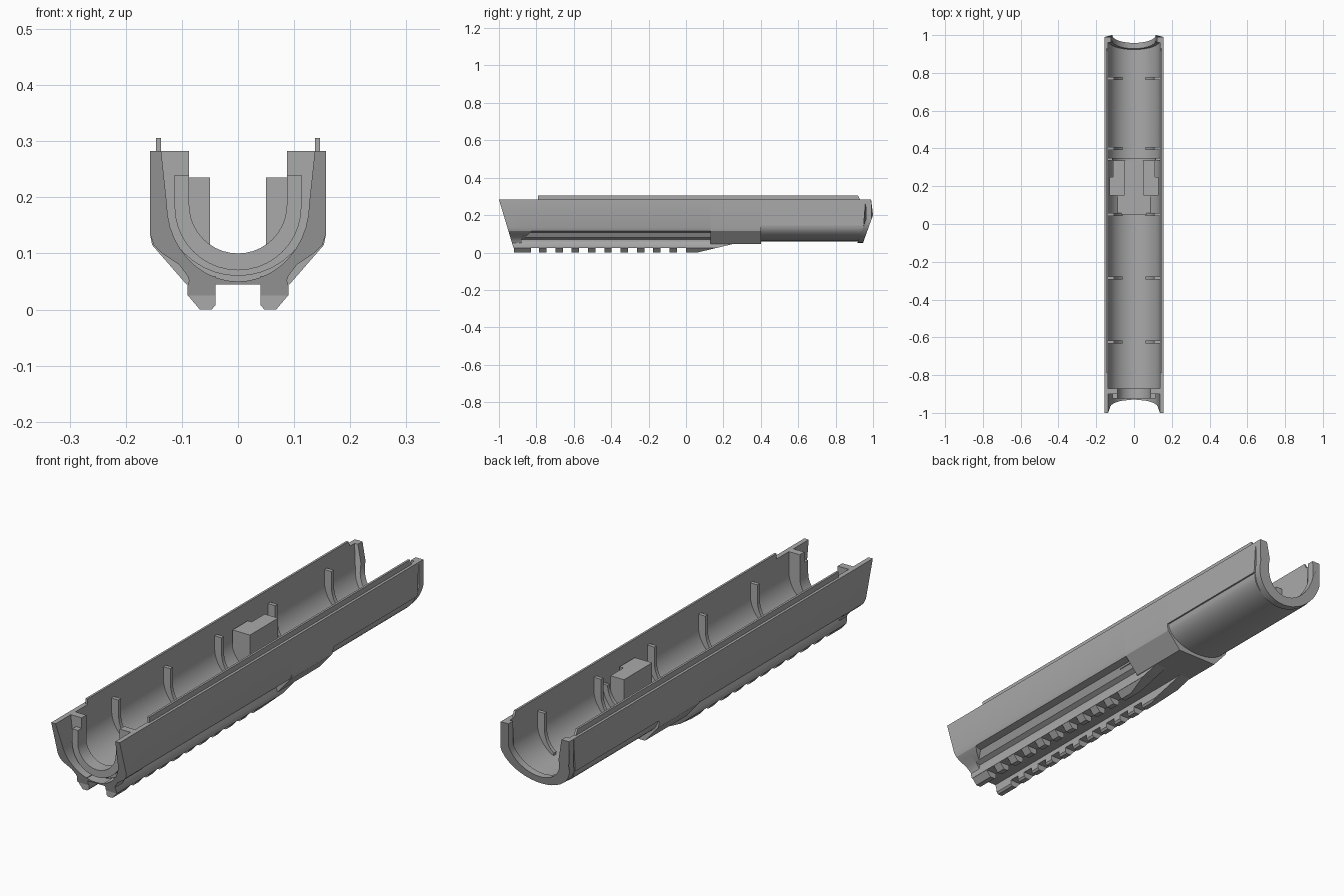
import bpy, bmesh, math

cube = bpy.data.objects.get("Cube")
if cube:
    bpy.data.objects.remove(cube, do_unlink=True)

grey = bpy.data.materials.new("matte_grey")
grey.use_nodes = True
grey.diffuse_color = (0.40, 0.40, 0.40, 1)
grey.node_tree.nodes["Principled BSDF"].inputs["Base Color"].default_value = grey.diffuse_color

TOP = 0.283


def prism(name, outline, y0, y1, mirror=False):
    """Extrude an (x, z) outline along y; each end is a number or a function of z."""
    at = lambda y, z: y(z) if callable(y) else y
    bm = bmesh.new()
    a = [bm.verts.new((x, at(y0, z), z)) for x, z in outline]
    b = [bm.verts.new((x, at(y1, z), z)) for x, z in outline]
    n = len(outline)
    bm.faces.new(a)
    bm.faces.new(b[::-1])
    for i in range(n):
        j = (i + 1) % n
        bm.faces.new((a[j], a[i], b[i], b[j]))
    bmesh.ops.recalc_face_normals(bm, faces=bm.faces)
    for f in bm.faces:
        f.smooth = True
    mesh = bpy.data.meshes.new(name)
    bm.to_mesh(mesh)
    bm.free()
    mesh.set_sharp_from_angle(angle=math.radians(25))
    mesh.materials.append(grey)
    ob = bpy.data.objects.new(name, mesh)
    bpy.context.collection.objects.link(ob)
    if mirror:
        ob.modifiers.new("Mirror", 'MIRROR')
    return ob


def bowl(width, floor, centre, top=TOP, top_width=None, steps=10):
    """Half of a U, from its top edge down to the middle of its floor."""
    pts = [(top_width or width, top)]
    for i in range(steps + 1):
        t = math.pi / 2 * i / steps
        pts.append((width * math.cos(t), centre - (centre - floor) * math.sin(t)))
    pts[-1] = (0, floor)
    return pts


def channel(outer, inner):
    """Closed U outline from an outer and an inner half."""
    flip = lambda pts: [(-x, z) for x, z in pts]
    return outer + flip(outer[:-1])[::-1] + flip(inner) + inner[:-1][::-1]


def box(x0, x1, z0, z1):
    return [(x0, z0), (x1, z0), (x1, z1), (x0, z1)]


def front_end(z):
    return -1 + (TOP - z) * 0.3


def rear_end(z):
    return 0.99 if z > 0.27 else 1 - max(0, 0.2 - z) * 0.36


def rear_step(z):
    return rear_end(z) - 0.03


def ramp(z):
    return 0.06 + z * 4.2


# Outer halves of the shell along its length
wall = [(0.157, TOP), (0.157, 0.135)]
lip_outer = wall + [(0.15, 0.115), (0.135, 0.1), (0.105, 0.08), (0.09, 0.06), (0.085, 0.045), (0, 0.045)]
grooved = wall + [(0.15, 0.115), (0.12, 0.108), (0.105, 0.08), (0.085, 0.07), (0.085, 0.045), (0, 0.045)]
wedge = wall + [(0.153, 0.115), (0.092, 0.045), (0, 0.045)]
round_rear = [(0.157, TOP), (0.157, 0.145)] + bowl(0.15, 0.06, 0.145)[1:]
collar_outer = bowl(0.157, 0.052, 0.18)
inside = bowl(0.137, 0.07, 0.2)

# Shell
prism("front_lip", channel(lip_outer, bowl(0.127, 0.05, 0.19, top_width=0.137)), front_end, -0.88)
prism("front_shell", channel(grooved, inside), -0.88, 0.13)
prism("middle_shell", channel(wedge, inside), 0.13, 0.4)
prism("rear_shell", channel(round_rear, inside), 0.4, rear_step)
prism("rear_collar", channel(collar_outer, bowl(0.115, 0.085, 0.2, top_width=0.122)), rear_step, rear_end)
prism("groove_end", [(0.15, 0.115), (0.135, 0.1), (0.105, 0.08), (0.1, 0.11)],
      -0.88, lambda z: -0.86 + (z - 0.08), mirror=True)
prism("groove_blend", [(0.153, 0.115), (0.092, 0.05), (0.085, 0.1)],
      lambda z: 0.13 + (0.115 - z), 0.2, mirror=True)

# Front seat: plate with a raised ring
prism("front_plate", channel(bowl(0.137, 0.06, 0.2), bowl(0.087, 0.1, 0.187)), -0.9, -0.87)
prism("seat_ring", channel(bowl(0.113, 0.07, 0.183, top=0.24), bowl(0.087, 0.1, 0.187, top=0.24)),
      -0.925, -0.9)

# Tongues along the top edges
prism("top_tongue", box(0.137, 0.146, TOP - 0.02, 0.306), -0.79,
      lambda z: 0.93 - (z - TOP) * 0.5, mirror=True)

# Inner ribs
rib_in = [p for p in bowl(0.105, 0.075, 0.187, top=0.25) if p[0] > 0.06]
rib_out = [p for p in bowl(0.142, 0.065, 0.2, top=0.25) if p[0] > 0.06]
for i, y in enumerate((-0.625, -0.285, 0.05, 0.4, 0.77)):
    prism(f"inner_rib_{i + 1}", rib_out + rib_in[::-1], y - 0.008, y + 0.008, mirror=True)

# Centre block with its slot and floor
prism("block_floor", [(-0.118, 0.1), (-0.05, 0.075), (0.05, 0.075), (0.118, 0.1)], 0.05, 0.35)
cheek = [(0.05, 0.235), (0.05, 0.085), (0.1, 0.1), (0.13, 0.15)]
prism("block_front", cheek + [(0.13, 0.235)], 0.15, 0.25, mirror=True)
prism("block_rear", cheek[:3] + [(0.112, 0.15), (0.112, 0.235)], 0.25, 0.335, mirror=True)
prism("block_web", channel(bowl(0.14, 0.066, 0.2, top=0.2), bowl(0.115, 0.1, 0.2, top=0.2)), 0.335, 0.35)

# Accessory rail: continuous base, then teeth
prism("rail_base", [(0.04, 0.06), (0.04, 0.025), (0.09, 0.025), (0.09, 0.042), (0.085, 0.06)],
      front_end, ramp, mirror=True)
tooth = [(0.04, 0.026), (0.04, 0.008), (0.047, 0), (0.068, 0), (0.09, 0.026)]
prism("rail_tooth_front", tooth, -0.92, -0.83, mirror=True)
for i in range(9):
    y = -0.765 + i * 0.087
    prism(f"rail_tooth_{i + 1}", tooth, y - 0.02, y + 0.02, mirror=True)
prism("rail_tooth_rear", tooth, 0.0, ramp, mirror=True)
